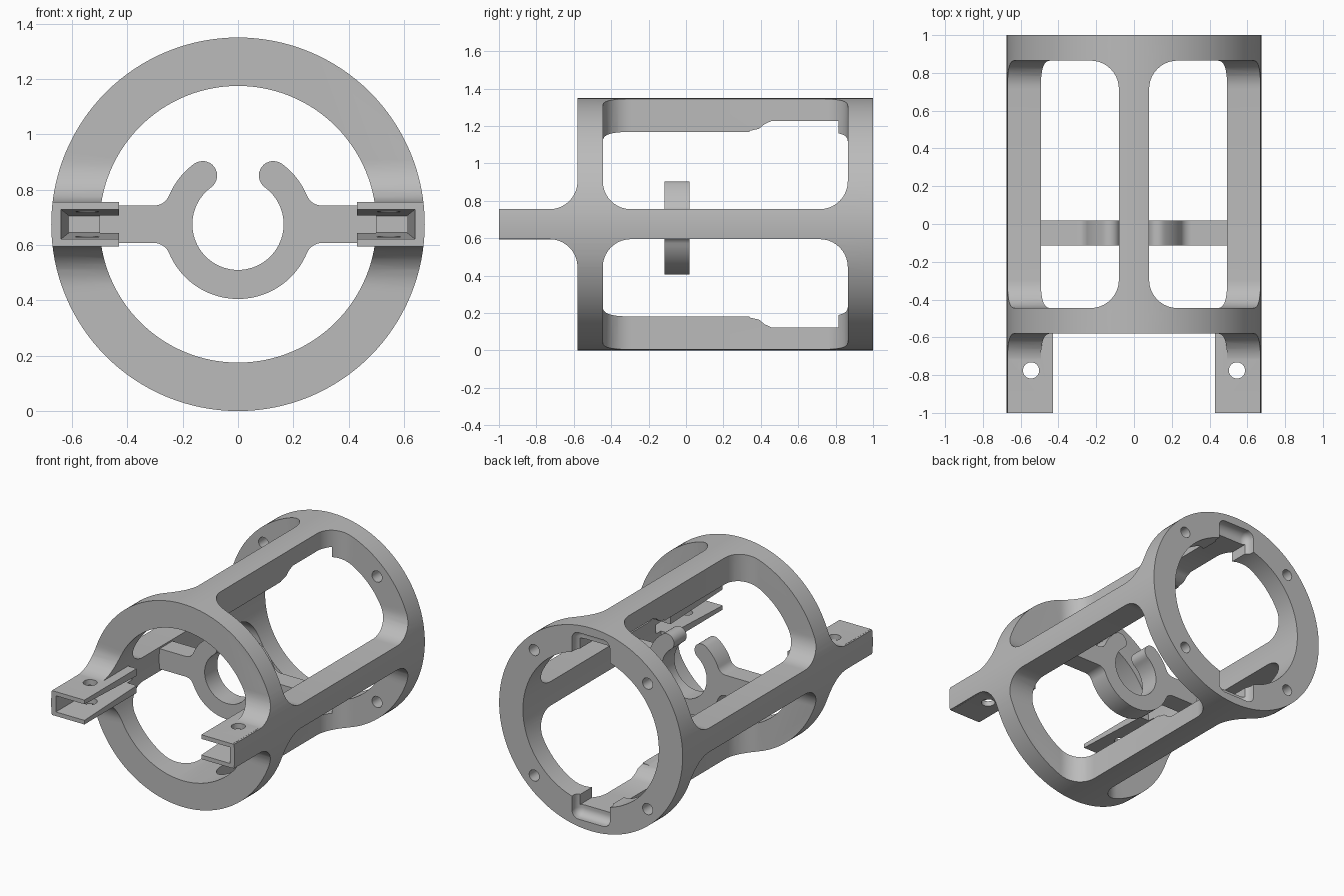
import bpy, bmesh, math
from mathutils import Matrix

old = bpy.data.objects.get("Cube")
if old:
    bpy.data.objects.remove(old, do_unlink=True)

AXIS_Z = 0.675            # height of the cage axis
OUTER, BORE, RAIL = 0.675, 0.5, 0.08

grey = bpy.data.materials.new("plain grey")
grey.use_nodes = True
COLOUR = (0.5, 0.5, 0.5, 1)
grey.diffuse_color = COLOUR
grey.node_tree.nodes["Principled BSDF"].inputs["Base Color"].default_value = COLOUR


def finish(name, bm):
    bmesh.ops.recalc_face_normals(bm, faces=bm.faces[:])
    mesh = bpy.data.meshes.new(name)
    bm.to_mesh(mesh)
    bm.free()
    mesh.materials.append(grey)
    ob = bpy.data.objects.new(name, mesh)
    bpy.context.collection.objects.link(ob)
    return ob


def box(name, xs, ys, zs, radius=0):
    bm = bmesh.new()
    bmesh.ops.create_cube(bm, size=1)
    for v in bm.verts:
        for i, span in enumerate((xs, ys, zs)):
            v.co[i] = max(span) if v.co[i] > 0 else min(span)
    if radius:
        bmesh.ops.bevel(bm, geom=bm.edges[:], offset=radius, segments=10,
                        profile=0.5, affect='EDGES')
    return finish(name, bm)


def cylinder(name, r, centre, length, axis='Y', sides=32):
    bm = bmesh.new()
    turn = Matrix.Rotation(math.pi / 2, 4, 'X') if axis == 'Y' else Matrix()
    bmesh.ops.create_cone(bm, cap_ends=True, segments=sides, radius1=r, radius2=r,
                          depth=length, matrix=Matrix.Translation(centre) @ turn)
    return finish(name, bm)


def prism(name, points, axis, start, end):
    """Extrude a closed outline along x (points are y, z) or y (points are x, z)."""
    bm = bmesh.new()
    place = (lambda a, b: (start, a, b)) if axis == 'X' else (lambda a, b: (a, start, b))
    face = bm.faces.new([bm.verts.new(place(a, b)) for a, b in points])
    new = bmesh.ops.extrude_face_region(bm, geom=[face])["geom"]
    step = (end - start, 0, 0) if axis == 'X' else (0, end - start, 0)
    bmesh.ops.translate(bm, vec=step, verts=[g for g in new if isinstance(g, bmesh.types.BMVert)])
    return finish(name, bm)


def combine(target, tool, operation='DIFFERENCE'):
    mod = target.modifiers.new("combine", 'BOOLEAN')
    mod.operation, mod.solver, mod.object = operation, 'EXACT', tool
    bpy.context.view_layer.objects.active = target
    bpy.ops.object.modifier_apply(modifier=mod.name)
    bpy.data.objects.remove(tool, do_unlink=True)


def arc(cx, cz, r, a0, a1, n=12):
    angles = [math.radians(a0 + (a1 - a0) * i / n) for i in range(n + 1)]
    return [(cx + r * math.cos(a), cz + r * math.sin(a)) for a in angles]


# Cage tube, long enough to include the front prongs
cage = cylinder("cage", OUTER, (0, 0, 0), 1.999, sides=128)
combine(cage, cylinder("bore", BORE, (0, 0, 0), 3, sides=128))

# Four round-cornered windows leave two rings and four rails
for sx in (-1, 1):
    for sz in (-1, 1):
        combine(cage, box("window", (sx * RAIL, sx * 1.5), (-0.445, 0.865),
                          (sz * RAIL, sz * 1.5), 0.15))

# Clear the tube ahead of the front ring, with a fillet down to each prong
for sz in (-1, 1):
    combine(cage, box("front_clearance", (-1.5, 1.5), (-2, -0.58),
                      (sz * RAIL, sz * 1.5), 0.15))

# Prongs: inner thickening, tapered slot open to the inside, pin hole
for s in (-1, 1):
    combine(cage, box("prong", (s * 0.43, s * 0.66), (-1, -0.45), (-0.081, 0.081)), 'UNION')
    slot = box("slot", (s * 0.3, s * 0.61), (-1.01, -0.4), (-0.03, 0.03))
    for v in slot.data.vertices:
        if v.co.y < -0.9:
            v.co.z *= 1.8
            v.co.x += s * 0.03
    combine(cage, slot)
    combine(cage, cylinder("pin_hole", 0.043, (s * 0.545, -0.775, 0), 0.5, 'Z'))

# Rear grooves in the top and bottom rails, with wider pockets in the rear ring
groove = [(0.34, 0.4), (0.34, 0.499), (0.39, 0.51), (0.42, 0.535), (0.46, 0.553),
          (1.1, 0.553), (1.1, 0.4)]
for sz in (-1, 1):
    combine(cage, prism("groove", [(y, sz * z) for y, z in groove], 'X', -0.12, 0.12))
    combine(cage, box("pocket", (-0.14, 0.14), (0.93, 1.2), (sz * 0.3, sz * 0.62), 0.05))

# Four screw holes through the rear ring
for k in range(4):
    a = math.radians(45 + 90 * k)
    combine(cage, cylinder("screw_hole", 0.037,
                           (0.59 * math.cos(a), 0.95, 0.59 * math.sin(a)), 0.4))

# Open clip in the middle, carried by two filleted arms
R_OUT, R_IN, H, F, TIP = 0.27, 0.165, 0.0675, 0.06, 54
mid, cap = (R_OUT + R_IN) / 2, (R_OUT - R_IN) / 2
touch = math.degrees(math.asin((H + F) / (R_OUT + F)))
fx = math.sqrt((R_OUT + F) ** 2 - (H + F) ** 2)
tip = math.radians(TIP)
half = arc(0, 0, R_OUT, -90, -touch, 20)
half += arc(fx, -H - F, F, 180 - touch, 90)[1:]
half += [(0.53, -H), (0.53, H)]
half += arc(fx, H + F, F, 270, 180 + touch)
half += arc(0, 0, R_OUT, touch, TIP)[1:]
half += arc(mid * math.cos(tip), mid * math.sin(tip), cap, TIP, TIP + 180, 16)[1:]
half += arc(0, 0, R_IN, TIP, -90, 30)[1:]
outline = half + [(-x, z) for x, z in half[-2:0:-1]]
clip = prism("centre_clip", outline, 'Y', -0.115, 0.018)

# Lift onto the ground and smooth the round surfaces
for ob in (cage, clip):
    ob.location.z = AXIS_Z
    bpy.ops.object.select_all(action='DESELECT')
    ob.select_set(True)
    bpy.context.view_layer.objects.active = ob
    bpy.ops.object.shade_smooth_by_angle(angle=math.radians(35))
